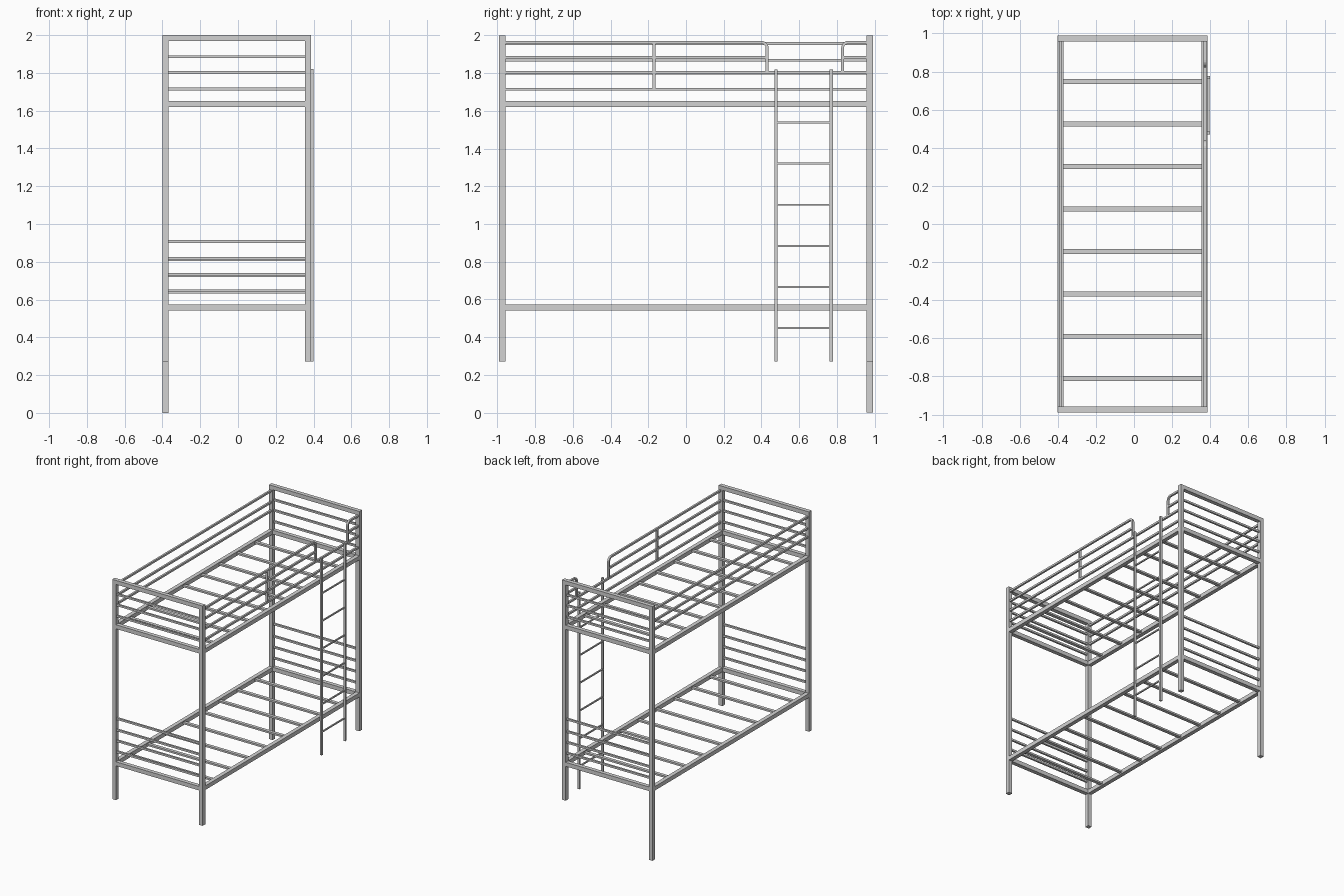
import bpy
import bmesh
import math
from mathutils import Vector

cube = bpy.data.objects.get("Cube")
if cube:
    bpy.data.objects.remove(cube, do_unlink=True)

metal = bpy.data.materials.new("grey metal")
metal.use_nodes = True
GREY = (0.65, 0.65, 0.65, 1)
metal.diffuse_color = GREY
metal.node_tree.nodes["Principled BSDF"].inputs["Base Color"].default_value = GREY

LEFT, RIGHT, END = -0.385, 0.37, 0.974   # post centres
T = 0.032                                # square tube width
B = 0.015                                # thin bar width
FLOOR = 0.271                            # bottom of the short posts
h = T / 2


def box(name, lo, hi):
    lo, hi = Vector(lo), Vector(hi)
    bpy.ops.mesh.primitive_cube_add(size=1, location=(lo + hi) / 2)
    ob = bpy.context.object
    ob.name = name
    ob.scale = hi - lo
    bpy.ops.object.transform_apply(location=False, rotation=False, scale=True)
    ob.data.materials.append(metal)


def bar(name, a, b, width=B):
    """Square bar along one axis between two points."""
    r = width / 2
    grow = [0 if abs(q - p) > r else r for p, q in zip(a, b)]
    box(name, [min(p, q) - g for p, q, g in zip(a, b, grow)],
        [max(p, q) + g for p, q, g in zip(a, b, grow)])


def bent_bar(name, path):
    """Square bar swept along a path lying in a plane of constant x."""
    bm = bmesh.new()
    rings = []
    across = Vector((B / 2, 0, 0))
    for i, p in enumerate(path):
        along = path[min(i + 1, len(path) - 1)] - path[max(i - 1, 0)]
        up = across.cross(along.normalized())
        rings.append([bm.verts.new(p + c) for c in
                      (across + up, up - across, -across - up, across - up)])
    for r, s in zip(rings, rings[1:]):
        for k in range(4):
            n = (k + 1) % 4
            bm.faces.new((r[k], r[n], s[n], s[k]))
    bm.faces.new(rings[0])
    bm.faces.new(rings[-1])
    bmesh.ops.recalc_face_normals(bm, faces=bm.faces)
    mesh = bpy.data.meshes.new(name)
    bm.to_mesh(mesh)
    bm.free()
    mesh.materials.append(metal)
    bpy.context.collection.objects.link(bpy.data.objects.new(name, mesh))


# Corner posts, head and foot beams
for y, end in ((-END, "front"), (END, "back")):
    for x, side in ((LEFT, "right"), (RIGHT, "left")):
        box(f"{end}_{side}_post", (x - h, y - h, FLOOR), (x + h, y + h, 2 - T))
    box(f"{end}_top_beam", (LEFT - h, y - h, 2 - T), (RIGHT + h, y + h, 2))
box("long_post_extension", (LEFT - h, END - h, 0), (LEFT + h, END + h, FLOOR))

# Bed frames with slats
for deck, z in (("lower", 0.557), ("upper", 1.635)):
    for x, side in ((LEFT, "right"), (RIGHT, "left")):
        box(f"{deck}_{side}_rail", (x - h, h - END, z - h), (x + h, END - h, z + h))
    for y, end in ((-END, "front"), (END, "back")):
        box(f"{deck}_{end}_rail", (LEFT + h, y - h, z - h), (RIGHT - h, y + h, z + h))
    for i in range(8):
        y = -0.812 + i * 0.2228
        box(f"{deck}_slat", (LEFT + h, y - 0.013, z - 0.006), (RIGHT - h, y + 0.013, z + 0.008))

# Thin bars across the two ends
for y, end, drop in ((-END, "front", 0), (END, "back", 0.007)):
    for z in (0.647, 0.733, 0.818):
        bar(f"{end}_lower_bar", (LEFT, y, z - drop), (RIGHT, y, z - drop))
    for z in (0.908, 1.714, 1.802, 1.885):
        bar(f"{end}_bar", (LEFT, y, z), (RIGHT, y, z))

# Plain guard on the wall side
for z in (1.8, 1.868, 1.957):
    bar("right_guard_bar", (LEFT, -END, z), (LEFT, END, z))

# Guard on the ladder side, with a gap and bent ends
GX, TOP, MID, LOW = 0.372, 1.963, 1.882, 1.803
for z in (1.714, LOW):
    bar("left_guard_long_bar", (GX, -END, z), (GX, END, z))
for part, start, edge in (("long", -END, 0.43), ("short", END, 0.83)):
    r = math.copysign(0.03, edge - start)
    arc = [Vector((GX, edge - r * (1 - math.sin(a)), TOP - abs(r) * (1 - math.cos(a))))
           for a in (math.pi / 2 * i / 6 for i in range(7))]
    bent_bar(f"left_guard_{part}_loop",
             [Vector((GX, start, TOP))] + arc + [Vector((GX, edge, LOW))])
    bar(f"left_guard_{part}_middle_bar", (GX, start, MID), (GX, edge, MID))
bar("left_guard_upright", (GX, -0.17, 1.714), (GX, -0.17, TOP))

# Ladder
for y in (0.477, 0.77):
    bar("ladder_upright", (0.392, y, FLOOR), (0.392, y, 1.82), 0.016)
for i in range(6):
    z = 0.448 + i * 0.218
    bar("ladder_rung", (0.39, 0.477, z), (0.39, 0.77, z), 0.01)
